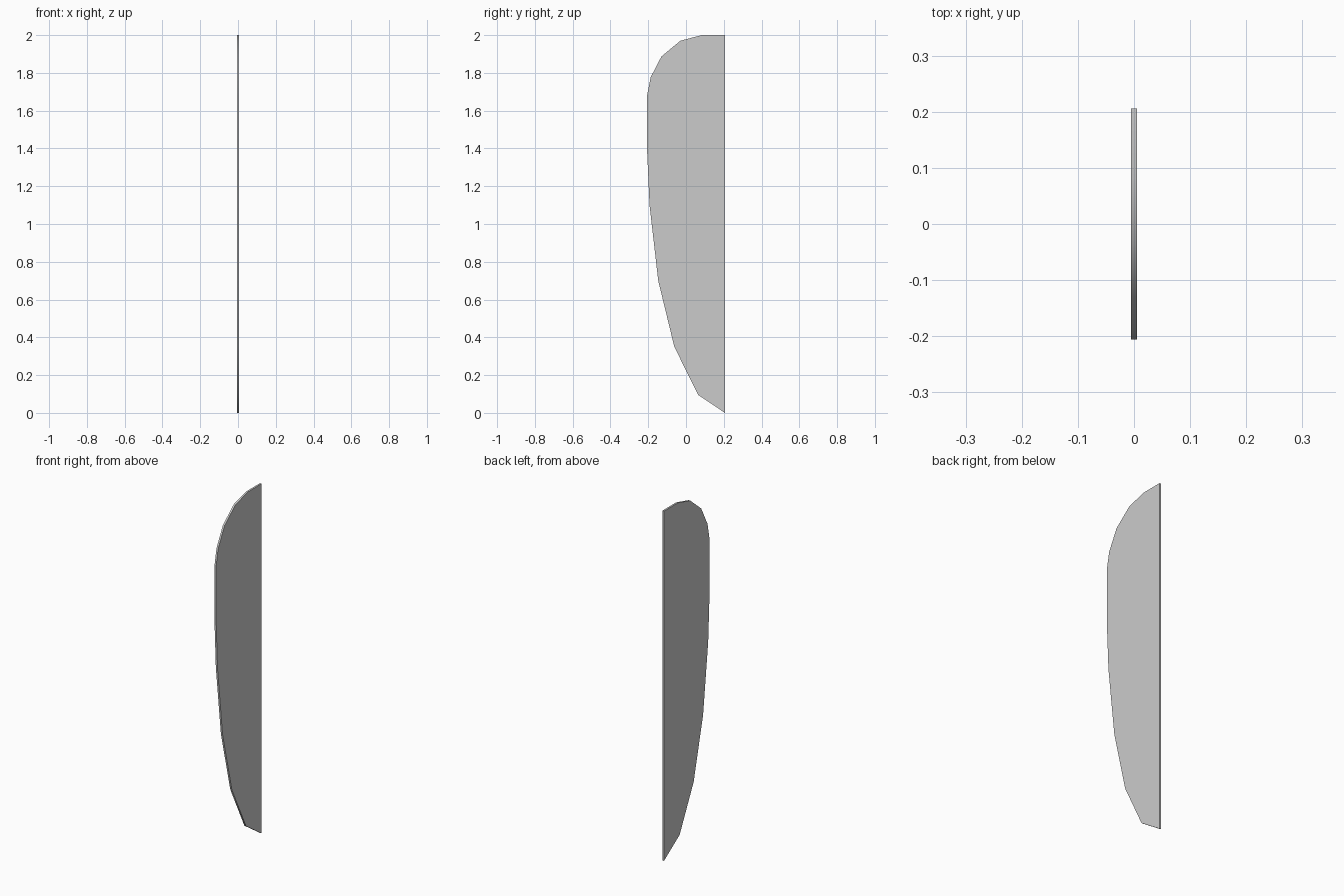
import bpy
import bmesh
from math import radians

if "Cube" in bpy.data.objects:
    bpy.data.objects.remove(bpy.data.objects["Cube"])

THICKNESS = 0.0105

# Side outline (y, z): straight back edge, curved front edge
outline = [
    (0.206, 0.0), (0.206, 2.0), (0.083, 2.0), (-0.03, 1.97), (-0.13, 1.887),
    (-0.187, 1.777), (-0.206, 1.68), (-0.206, 1.39), (-0.193, 1.10),
    (-0.147, 0.70), (-0.062, 0.35), (0.065, 0.095),
]

# Thin flat blade: outline face extruded across x
bm = bmesh.new()
face = bm.faces.new([bm.verts.new((-THICKNESS / 2, y, z)) for y, z in outline])
result = bmesh.ops.extrude_face_region(bm, geom=[face], use_keep_orig=True)
verts = [g for g in result["geom"] if isinstance(g, bmesh.types.BMVert)]
bmesh.ops.translate(bm, verts=verts, vec=(THICKNESS, 0, 0))
bmesh.ops.recalc_face_normals(bm, faces=bm.faces)

mesh = bpy.data.meshes.new("blade_panel")
bm.to_mesh(mesh)
bm.free()
blade = bpy.data.objects.new("blade_panel", mesh)
bpy.context.collection.objects.link(blade)

# Smooth curved rim, sharp corners and flat sides
bpy.context.view_layer.objects.active = blade
blade.select_set(True)
bpy.ops.object.shade_smooth_by_angle(angle=radians(40))
